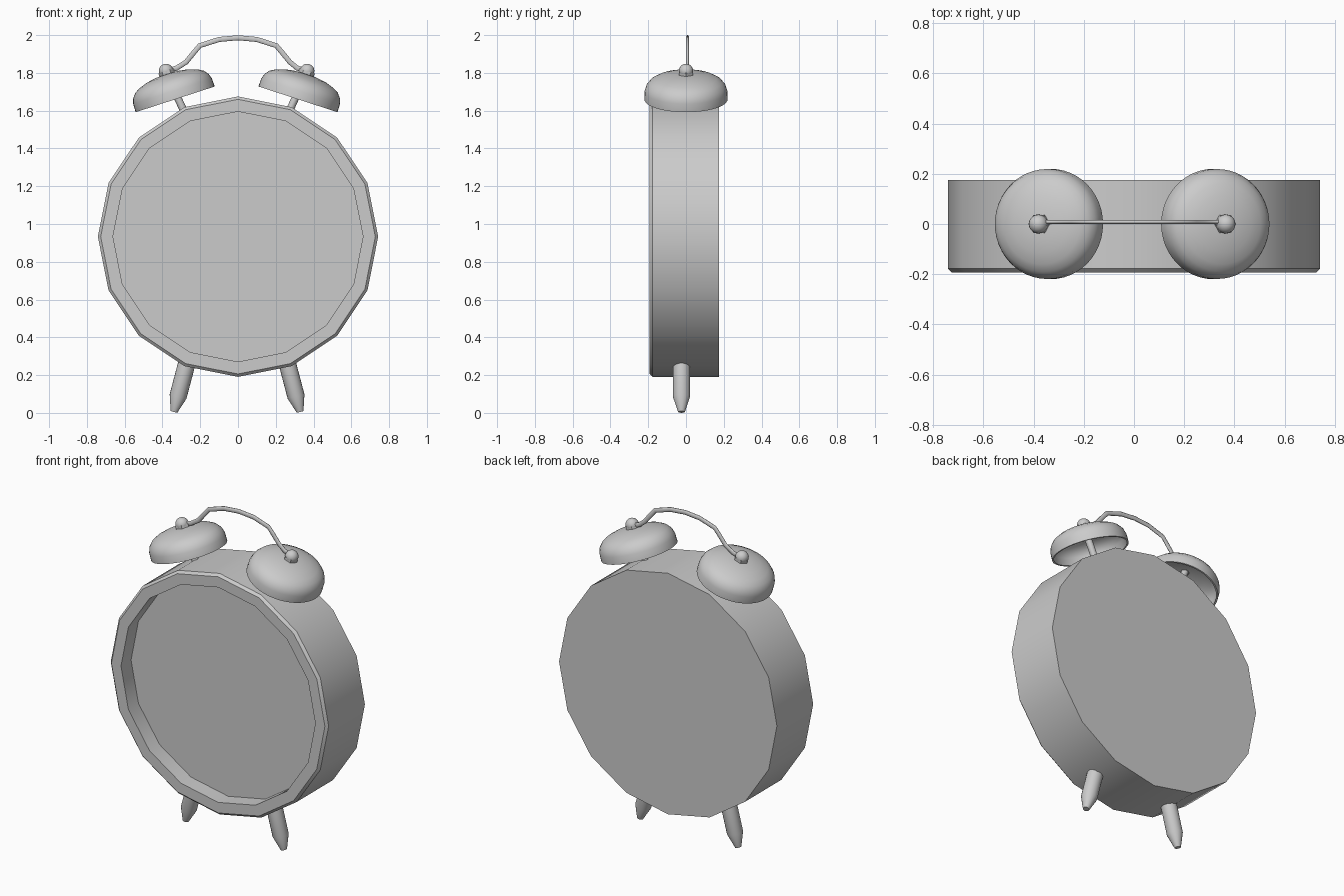
import bpy, bmesh
from math import sin, cos, pi, radians
from mathutils import Vector

if "Cube" in bpy.data.objects:
    bpy.data.objects.remove(bpy.data.objects["Cube"])


def lathe(name, profile, n, loc=(0, 0, 0), rot=(0, 0, 0), angle=35):
    """Revolve (radius, height) points around local z."""
    bm = bmesh.new()
    rings = []
    for r, h in profile:
        if r == 0:
            rings.append([bm.verts.new((0, 0, h))] * n)
        else:
            rings.append([bm.verts.new((r * cos(2 * pi * i / n), r * sin(2 * pi * i / n), h))
                          for i in range(n)])
    for a, b in zip(rings, rings[1:]):
        for i in range(n):
            j = (i + 1) % n
            quad = list(dict.fromkeys((a[i], a[j], b[j], b[i])))
            bm.faces.new(quad)
    # merge flat end fans into single caps
    bmesh.ops.dissolve_limit(bm, angle_limit=radians(0.5), verts=bm.verts, edges=bm.edges)
    bmesh.ops.recalc_face_normals(bm, faces=bm.faces)
    me = bpy.data.meshes.new(name)
    bm.to_mesh(me)
    bm.free()
    ob = bpy.data.objects.new(name, me)
    bpy.context.collection.objects.link(ob)
    ob.location, ob.rotation_euler = loc, rot
    smooth(ob, angle)
    return ob


def smooth(ob, angle):
    bpy.ops.object.select_all(action='DESELECT')
    ob.select_set(True)
    bpy.context.view_layer.objects.active = ob
    bpy.ops.object.shade_smooth_by_angle(angle=radians(angle))


# clock case: 16-sided drum with chamfered rim and recessed dial
lathe("clock_case", [(0, -.175), (.742, -.175), (.742, .178), (.727, .193),
                     (.662, .193), (.662, .095), (0, .095)],
      16, (0, 0, .933), (radians(90), 0, 0), 30)

TILT = radians(18)
for s, side in ((-1, "left"), (1, "right")):
    # bell group, measured along its tilted axis from the rim centre
    base = Vector((s * .325 - .0075, 0, 1.66))
    axis = Vector((s * sin(TILT), 0, cos(TILT)))
    rot = (0, s * TILT, 0)

    # hollow bell shell, outside then inside
    lathe(side + "_bell", [(0, .142), (.06, .139), (.115, .130), (.16, .115), (.19, .098),
                           (.21, .073), (.219, .045), (.22, 0), (.21, 0), (.208, .045),
                           (.199, .068), (.182, .088), (.155, .104), (.11, .119), (0, .13)],
          48, base, rot)
    # hexagonal nut and ball on top
    lathe(side + "_nut", [(0, .13), (.042, .13), (.042, .158), (0, .158)], 6, base, rot)
    ball = [(.038 * sin(pi * k / 10) if 0 < k < 10 else 0, .038 * cos(pi * k / 10))
            for k in range(11)]
    lathe(side + "_ball", ball, 20, base + axis * .158, rot)
    # post from case to bell
    foot = Vector((s * .262 - .0075, 0, 1.56))
    post = base + axis * .135 - foot
    lathe(side + "_bell_post", [(0, 0), (.02, 0), (.02, post.length), (0, post.length)],
          16, foot, post.to_track_quat('Z', 'Y').to_euler())
    # tapered leg leaning outwards
    lathe(side + "_leg", [(0, 0), (.018, 0), (.046, .085), (.046, .31), (0, .31)],
          20, (s * .334 - .005, -.024, .005), (0, -s * radians(14.8), 0))

# carrying handle: bent oval rod between the balls
half = [(.365, 1.812), (.32, 1.825), (.275, 1.857), (.24, 1.9), (.203, 1.944), (.1, 1.977)]
path = [(-x, z) for x, z in half] + [(0, 1.986)] + half[::-1]
cu = bpy.data.curves.new("handle", 'CURVE')
cu.dimensions = '3D'
cu.bevel_depth = .014
cu.bevel_resolution = 3
cu.use_fill_caps = True
sp = cu.splines.new('POLY')
sp.points.add(len(path) - 1)
for p, (x, z) in zip(sp.points, path):
    p.co = (x - (.006 if abs(x) > .3 else 0), 0, z, 1)
handle = bpy.data.objects.new("handle", cu)
bpy.context.collection.objects.link(handle)
handle.location.y = .008
handle.scale.y = .6
bpy.ops.object.select_all(action='DESELECT')
handle.select_set(True)
bpy.context.view_layer.objects.active = handle
bpy.ops.object.convert(target='MESH')
smooth(bpy.context.view_layer.objects.active, 40)
